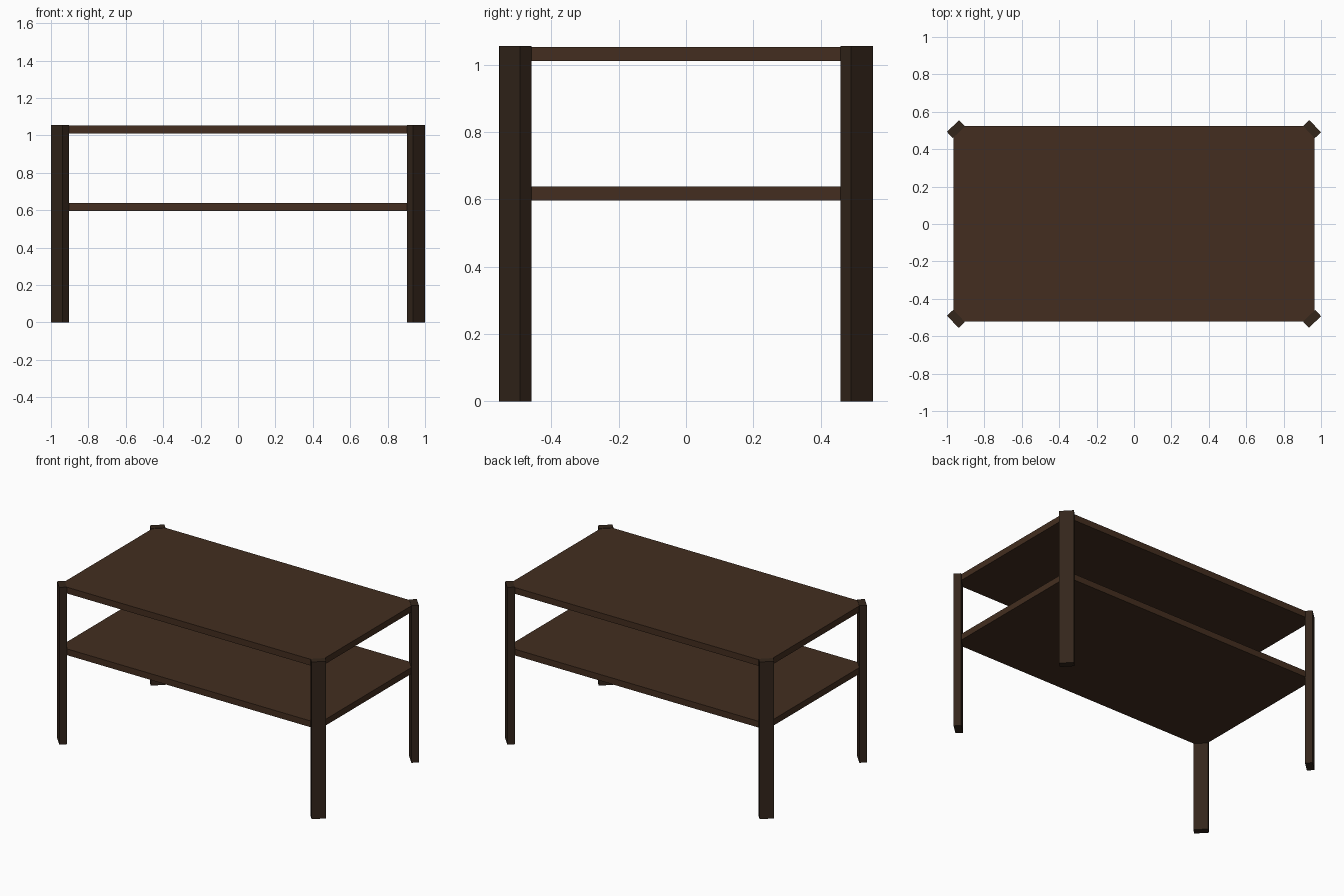
import bpy
from math import radians

if "Cube" in bpy.data.objects:
    bpy.data.objects.remove(bpy.data.objects["Cube"])


def material(name, color):
    m = bpy.data.materials.new(name)
    m.diffuse_color = (*color, 1)
    m.use_nodes = True
    m.node_tree.nodes["Principled BSDF"].inputs["Base Color"].default_value = m.diffuse_color
    return m


board_wood = material("board_wood", (0.056, 0.027, 0.014))
leg_wood = material("leg_wood", (0.034, 0.019, 0.011))


def box(name, size, center, mat, angle=0):
    bpy.ops.mesh.primitive_cube_add(size=1, location=center)
    ob = bpy.context.object
    ob.name = name
    ob.scale = size
    bpy.ops.object.transform_apply(location=False, rotation=False, scale=True)
    ob.rotation_euler.z = radians(angle)
    ob.data.materials.append(mat)
    return ob


# Table top (just below the leg tops) and lower shelf
for name, z in (("table_top", 1.031), ("lower_shelf", 0.617)):
    box(name, (1.928, 1.044, 0.042), (0, 0.002, z), board_wood)

# Flat plank legs set diagonally across each corner
LEG_H = 1.055
for name, sx, sy, angle in (("front_right_leg", 1, -1, 43), ("back_right_leg", 1, 1, 133),
                            ("back_left_leg", -1, 1, 223), ("front_left_leg", -1, -1, 313)):
    box(name, (0.090, 0.046, LEG_H), (sx * 0.952, sy * 0.507, LEG_H / 2), leg_wood, angle)
